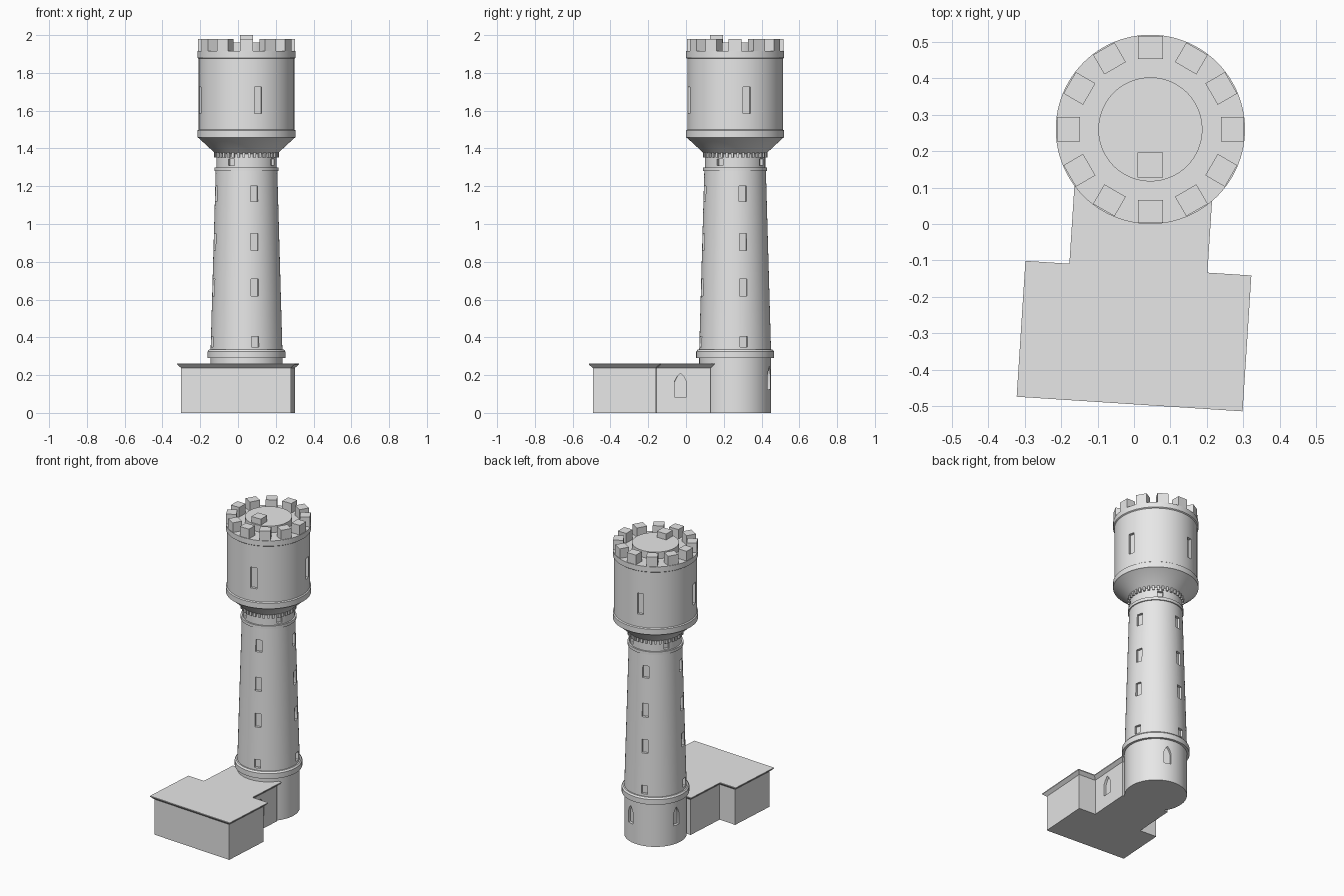
import bpy, bmesh, math
from mathutils import Vector, Matrix

if "Cube" in bpy.data.objects:
    bpy.data.objects.remove(bpy.data.objects["Cube"])

CX, CY = 0.045, 0.26          # tower axis
TILT = math.radians(-3.7)     # annex rotation
stone = bpy.data.materials.new("grey_stone")
stone.diffuse_color = (0.8, 0.8, 0.8, 1)
stone.use_nodes = True
stone.node_tree.nodes["Principled BSDF"].inputs["Base Color"].default_value = stone.diffuse_color


def make(name, bm):
    bmesh.ops.recalc_face_normals(bm, faces=bm.faces)
    me = bpy.data.meshes.new(name)
    bm.to_mesh(me)
    bm.free()
    ob = bpy.data.objects.new(name, me)
    bpy.context.collection.objects.link(ob)
    me.materials.append(stone)
    return ob


def activate(ob):
    bpy.ops.object.select_all(action='DESELECT')
    ob.select_set(True)
    bpy.context.view_layer.objects.active = ob


def lathe(name, profile, n=96):
    """Closed solid of revolution around the tower axis."""
    bm = bmesh.new()
    rings = [[bm.verts.new((CX + r * math.cos(2 * math.pi * i / n),
                            CY + r * math.sin(2 * math.pi * i / n), z))
              for i in range(n)] for r, z in profile]
    for a, b in zip(rings, rings[1:]):
        for i in range(n):
            j = (i + 1) % n
            bm.faces.new((a[i], a[j], b[j], b[i]))
    bm.faces.new(rings[0][::-1])
    bm.faces.new(rings[-1])
    return make(name, bm)


def loft(bm, low, high, z0, z1):
    """Prism between two matching outlines."""
    a = [bm.verts.new((x, y, z0)) for x, y in low]
    b = [bm.verts.new((x, y, z1)) for x, y in high]
    bm.faces.new(a[::-1])
    bm.faces.new(b)
    for i in range(len(a)):
        j = (i + 1) % len(a)
        bm.faces.new((a[i], a[j], b[j], b[i]))


def block(bm, origin, ang, r0, r1, w, z0, z1, arch=0.0):
    """Radial block at an angle; arch gives it a pointed top."""
    out = Vector((math.cos(ang), math.sin(ang), 0))
    side = Vector((-out.y, out.x, 0))
    pts = [(-w / 2, z0), (w / 2, z0), (w / 2, z1 - arch)]
    if arch:
        pts += [(w * 0.3, z1 - arch * 0.45), (0, z1), (-w * 0.3, z1 - arch * 0.45)]
    pts.append((-w / 2, z1 - arch))
    o = Vector(origin)
    rows = [[bm.verts.new(o + out * r + side * s + Vector((0, 0, z))) for s, z in pts]
            for r in (r0, r1)]
    bm.faces.new(rows[0])
    bm.faces.new(rows[1][::-1])
    for i in range(len(pts)):
        j = (i + 1) % len(pts)
        bm.faces.new((rows[0][i], rows[0][j], rows[1][j], rows[1][i]))


def cut(ob, bm):
    cutter = make("window_cutter", bm)
    cutter.hide_render = True
    m = ob.modifiers.new("windows", 'BOOLEAN')
    m.operation, m.solver, m.object = 'DIFFERENCE', 'EXACT', cutter
    activate(ob)
    bpy.ops.object.modifier_apply(modifier=m.name)
    bpy.data.objects.remove(cutter)


AXIS = (CX, CY, 0)

# tower body: base, tapered shaft, neck, flare, drum
tower = lathe("tower", [
    (0.19, 0), (0.19, 0.29), (0.206, 0.29), (0.206, 0.325), (0.198, 0.335), (0.19, 0.335),
    (0.163, 1.28), (0.17, 1.28), (0.17, 1.30), (0.16, 1.30), (0.16, 1.37), (0.172, 1.38),
    (0.253, 1.455), (0.26, 1.458), (0.26, 1.495), (0.253, 1.50), (0.253, 1.875),
    (0.26, 1.88), (0.26, 1.915), (0.195, 1.915)])

# recessed windows
bm = bmesh.new()
for k in range(4):
    a = math.radians(14 + 90 * k)
    for z0, z1 in ((0.35, 0.405), (0.62, 0.71), (0.86, 0.95), (1.12, 1.20)):
        r = 0.19 - 0.027 * (z0 - 0.335) / 0.945
        block(bm, AXIS, a, r - 0.018, 0.23, 0.04, z0, z1)
    block(bm, AXIS, a, 0.235, 0.30, 0.04, 1.585, 1.725)
    block(bm, AXIS, a + math.radians(46), 0.142, 0.20, 0.036, 1.31, 1.345)
for deg in (72, 167):
    block(bm, AXIS, math.radians(deg), 0.172, 0.25, 0.046, 0.125, 0.245, 0.045)
cut(tower, bm)
activate(tower)
bpy.ops.object.shade_smooth_by_angle(angle=math.radians(25))

# small corbels under the flare
bm = bmesh.new()
for i in range(36):
    block(bm, AXIS, 2 * math.pi * (i + 0.5) / 36, 0.15, 0.171, 0.014, 1.352, 1.385)
make("corbels", bm)

# battlements
bm = bmesh.new()
for i in range(12):
    block(bm, AXIS, math.pi * i / 6, 0.194, 0.256, 0.068, 1.905, 1.98)
make("battlements", bm)

# raised roof disc and hatch
roof = lathe("tower_roof", [(0.143, 1.90), (0.143, 1.96)])
activate(roof)
bpy.ops.object.shade_smooth_by_angle(angle=math.radians(30))
bm = bmesh.new()
block(bm, (0.045, 0.162, 0), -math.pi / 2, -0.034, 0.034, 0.07, 1.95, 2.0)
make("roof_hatch", bm)


# annex: T-shaped block with a wider link-and-hall outline
def outline(inset):
    hw, lw = 0.311 - inset, 0.19 - inset
    f, b, e = -0.187 + inset, 0.187 - inset, 0.47 - inset
    pts = [(-hw, f), (hw, f), (hw, b), (lw, b), (lw, e), (-lw, e), (-lw, b), (-hw, b)]
    m = Matrix.Rotation(TILT, 2)
    return [tuple(m @ Vector(p) + Vector((0.0, -0.308))) for p in pts]


bm = bmesh.new()
loft(bm, outline(0.02), outline(0.02), 0, 0.245)
annex = make("annex_walls", bm)
bm = bmesh.new()
wall = Matrix.Rotation(TILT, 2) @ Vector((0.17, 0.29)) + Vector((0.0, -0.308))
block(bm, (wall.x, wall.y, 0), TILT, -0.015, 0.05, 0.064, 0.085, 0.21, 0.045)
cut(annex, bm)

# cornice and flat roof
bm = bmesh.new()
loft(bm, outline(0.02), outline(0.0), 0.238, 0.256)
loft(bm, outline(0.0), outline(0.0), 0.256, 0.262)
make("annex_roof", bm)
